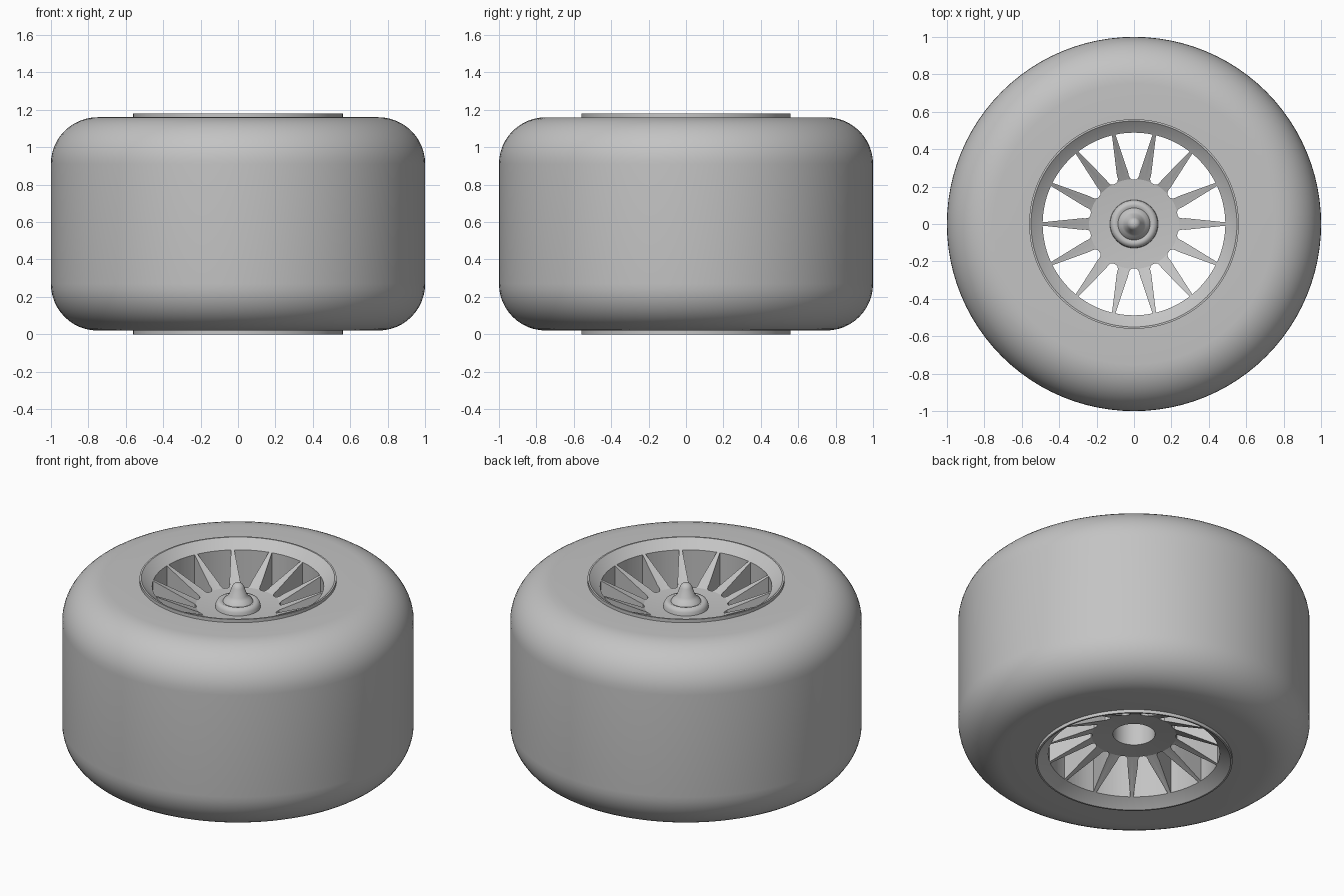
import bpy
import bmesh
import math
from math import cos, sin, pi
from mathutils import Matrix, Vector

cube = bpy.data.objects.get("Cube")
if cube:
    bpy.data.objects.remove(cube, do_unlink=True)

SPOKES = 14
HEIGHT = 1.18

grey = bpy.data.materials.new("plain_grey")
grey.use_nodes = True
GREY = (0.55, 0.55, 0.55, 1)
grey.diffuse_color = GREY
grey.node_tree.nodes["Principled BSDF"].inputs["Base Color"].default_value = GREY


def make_object(name, bm):
    bmesh.ops.recalc_face_normals(bm, faces=bm.faces[:])
    mesh = bpy.data.meshes.new(name)
    bm.to_mesh(mesh)
    bm.free()
    mesh.materials.append(grey)
    obj = bpy.data.objects.new(name, mesh)
    bpy.context.collection.objects.link(obj)
    return obj


def lathe(name, profile, steps, closed=False):
    """Spin (radius, height) points around the z axis."""
    bm = bmesh.new()
    verts = [bm.verts.new((r, 0, z)) for r, z in profile]
    edges = [bm.edges.new(pair) for pair in zip(verts, verts[1:])]
    if closed:
        edges.append(bm.edges.new((verts[-1], verts[0])))
    bmesh.ops.spin(bm, geom=verts + edges, cent=(0, 0, 0), axis=(0, 0, 1),
                   angle=2 * pi, steps=steps, use_merge=True)
    bmesh.ops.remove_doubles(bm, verts=bm.verts[:], dist=0.0001)
    return make_object(name, bm)


def activate(obj):
    bpy.ops.object.select_all(action="DESELECT")
    obj.select_set(True)
    bpy.context.view_layer.objects.active = obj


def smooth(obj, degrees=30):
    activate(obj)
    bpy.ops.object.shade_smooth_by_angle(angle=math.radians(degrees))


# Tyre: wide tread with rounded shoulders, mirrored top to bottom
shoulder = []
for i in range(13):
    a = pi / 2 * i / 12
    shoulder.append((0.75 + 0.25 * cos(a), 0.91 + 0.25 * sin(a)))
upper = shoulder + [(0.555, 1.16)]
lower = [(r, HEIGHT - z) for r, z in reversed(upper)]
smooth(lathe("tyre", lower + upper, 96, closed=True))

# Rim: deep core with a dished face on both sides and an open hub bore below
face = [(0.12, 1.0), (0.24, 1.01), (0.49, 1.13), (0.55, HEIGHT), (0.56, HEIGHT)]
back = [(r, HEIGHT - z) for r, z in face]
rim = lathe("rim", [(0, 0.9), (0.12, 0.9)] + back + face[::-1] + [(0, 1.0)], 112)

# Windows between the spokes, cut straight through the rim
half = pi / SPOKES
side = [(0.01, 0.238), (0.021, 0.244), (0.028, 0.258), (0.031, 0.275)]
arc = []
for i in range(9):
    a = (half - 0.019) * (1 - i / 4)
    arc.append((0.488 * sin(a), 0.488 * cos(a)))
outline = side + arc + [(-x, y) for x, y in reversed(side)]
bm = bmesh.new()
for k in range(SPOKES):
    turn = Matrix.Rotation((2 * k + 1) * half - pi / 2, 3, "Z")
    base = bm.faces.new([bm.verts.new(turn @ Vector((x, y, -0.2))) for x, y in outline])
    made = bmesh.ops.extrude_face_region(bm, geom=[base], use_keep_orig=True)["geom"]
    bmesh.ops.translate(bm, vec=(0, 0, 1.6),
                        verts=[v for v in made if isinstance(v, bmesh.types.BMVert)])
cutter = make_object("window_cutter", bm)
cutter.hide_render = True

cut = rim.modifiers.new("windows", "BOOLEAN")
cut.operation = "DIFFERENCE"
cut.solver = "EXACT"
cut.object = cutter
activate(rim)
bpy.ops.object.modifier_apply(modifier=cut.name)
bpy.data.objects.remove(cutter, do_unlink=True)
smooth(rim, 20)

# Hub cap: stepped collar rising to a rounded nose
cap = [(0.13, 0.99), (0.127, 1.02), (0.117, 1.037), (0.1, 1.042), (0.086, 1.036),
       (0.078, 1.05), (0.064, 1.06), (0.052, 1.075), (0.035, 1.125),
       (0.027, 1.14), (0.014, 1.148), (0, 1.15)]
smooth(lathe("hub_cap", cap, 48), 50)
